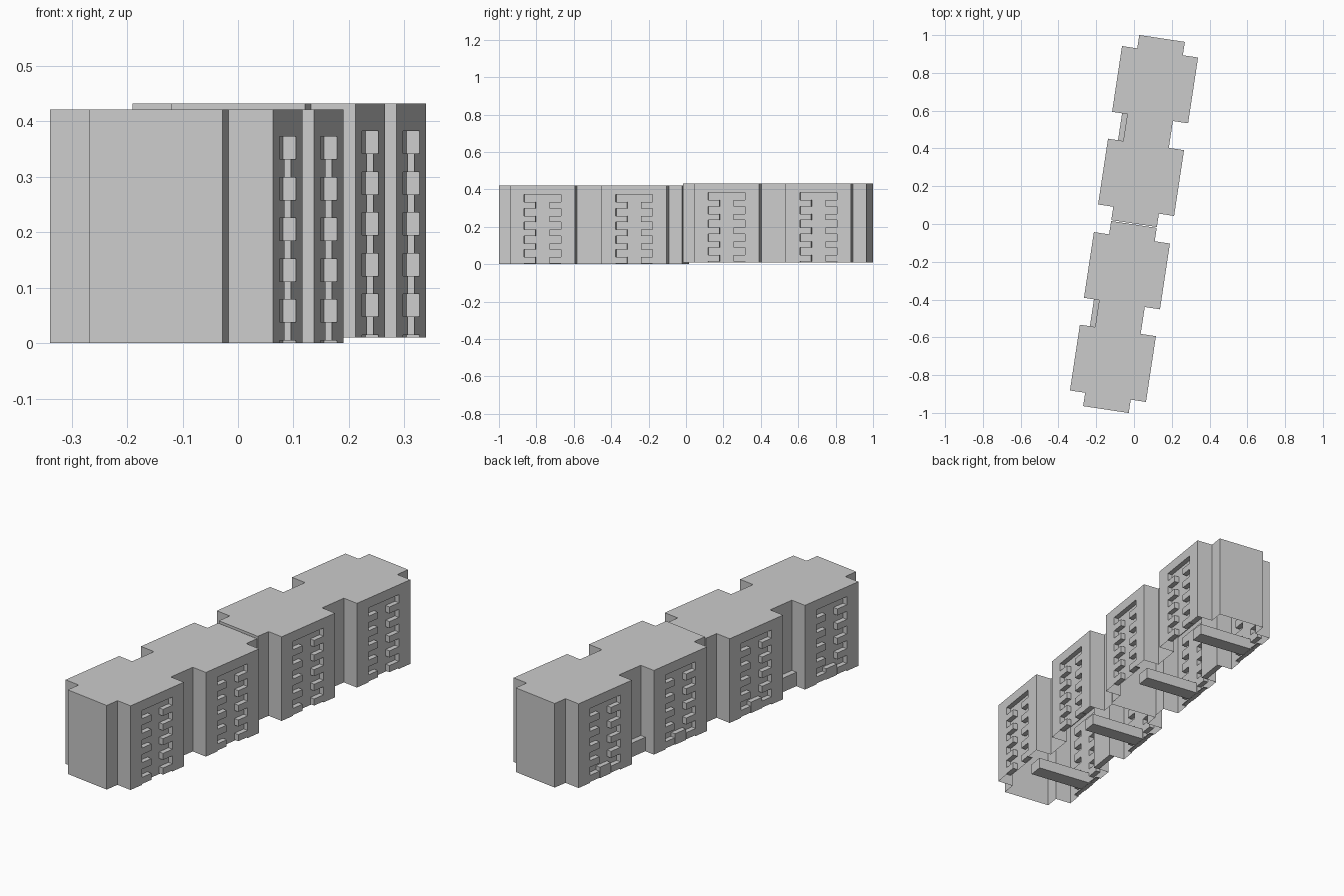
import bpy, bmesh, math
from mathutils import Vector

if "Cube" in bpy.data.objects:
    bpy.data.objects.remove(bpy.data.objects["Cube"])

ANGLE = math.radians(-8.6)      # whole row is turned slightly
HEIGHT = 0.422
CORE_X, WING_X = 0.122, 0.2035
CORE_END, WING_IN, WING_OUT = 0.4955, 0.072, 0.424
WING_MID = (WING_IN + WING_OUT) / 2


def prism(name, points, offset):
    """Closed solid from a planar outline swept along an offset."""
    bm = bmesh.new()
    face = bm.faces.new([bm.verts.new(p) for p in points])
    swept = bmesh.ops.extrude_face_region(bm, geom=[face])
    verts = [g for g in swept["geom"] if isinstance(g, bmesh.types.BMVert)]
    bmesh.ops.translate(bm, verts=verts, vec=Vector(offset))
    bmesh.ops.recalc_face_normals(bm, faces=bm.faces)
    mesh = bpy.data.meshes.new(name)
    bm.to_mesh(mesh)
    bm.free()
    obj = bpy.data.objects.new(name, mesh)
    bpy.context.collection.objects.link(obj)
    return obj


def box(name, x, y, z):
    return prism(name, [(x[0], y[0], z[0]), (x[1], y[0], z[0]),
                        (x[1], y[1], z[0]), (x[0], y[1], z[0])], (0, 0, z[1] - z[0]))


# Plan outline: a core with two pairs of wings
side = [(CORE_X, -CORE_END)]
for a, b in ((-WING_OUT, -WING_IN), (WING_IN, WING_OUT)):
    side += [(CORE_X, a), (WING_X, a), (WING_X, b), (CORE_X, b)]
side.append((CORE_X, CORE_END))
outline = side + [(-x, -y) for x, y in side]
shell = prism("building_front", [(x, y, 0) for x, y in outline], (0, 0, HEIGHT))

# Comb-shaped balcony recess: open storeys with parapet teeth on both sides
half = [(0.1, 0.373)]
for i in range(5):
    top = 0.332 - 0.0735 * i
    half += [(0.1, top), (0.038, top), (0.038, top - 0.033), (0.1, top - 0.033)]
half.append((0.1, -0.02))
comb = half + [(-y, z) for y, z in reversed(half)]

cutters = []
for sx in (-1, 1):
    for sy in (-1, 1):
        pts = [(sx * (WING_X - 0.024), sy * WING_MID + y, z) for y, z in comb]
        cut = prism("balcony_cutter", pts, (sx * 0.06, 0, 0))
        cut.hide_render = True
        cutters.append(cut)
        mod = shell.modifiers.new("balconies", "BOOLEAN")
        mod.operation, mod.solver, mod.object = "DIFFERENCE", "EXACT", cut

deps = bpy.context.evaluated_depsgraph_get()
mesh = bpy.data.meshes.new_from_object(shell.evaluated_get(deps))
shell.modifiers.clear()
shell.data = mesh
for cut in cutters:
    bpy.data.objects.remove(cut)

# Buildings are open underneath
bm = bmesh.new()
bm.from_mesh(mesh)
bm.normal_update()
under = [f for f in bm.faces if f.normal.z < -0.9 and f.calc_center_median().z < 0.001]
bmesh.ops.delete(bm, geom=under, context="FACES_ONLY")
bm.to_mesh(mesh)
bm.free()

# Entrance corridors in the left wings and a low porch between them
parts = [shell]
for sy in (-1, 1):
    m = sy * WING_MID
    parts.append(box("entrance_corridor", (-WING_X, 0.1), (m - 0.036, m + 0.036), (0.002, 0.057)))
parts.append(box("porch", (-0.15, -CORE_X), (-WING_IN, WING_IN), (0, 0.07)))

# Place the front building and a copy behind it, slightly higher
axis = Vector((-math.sin(ANGLE), math.cos(ANGLE), 0))
for obj in parts:
    back = obj.copy()
    back.name = obj.name.replace("front", "back")
    bpy.context.collection.objects.link(back)
    for o, d, z in ((obj, -0.498, 0), (back, 0.498, 0.01)):
        o.rotation_euler.z = ANGLE
        o.location = axis * d + Vector((0, 0, z))
